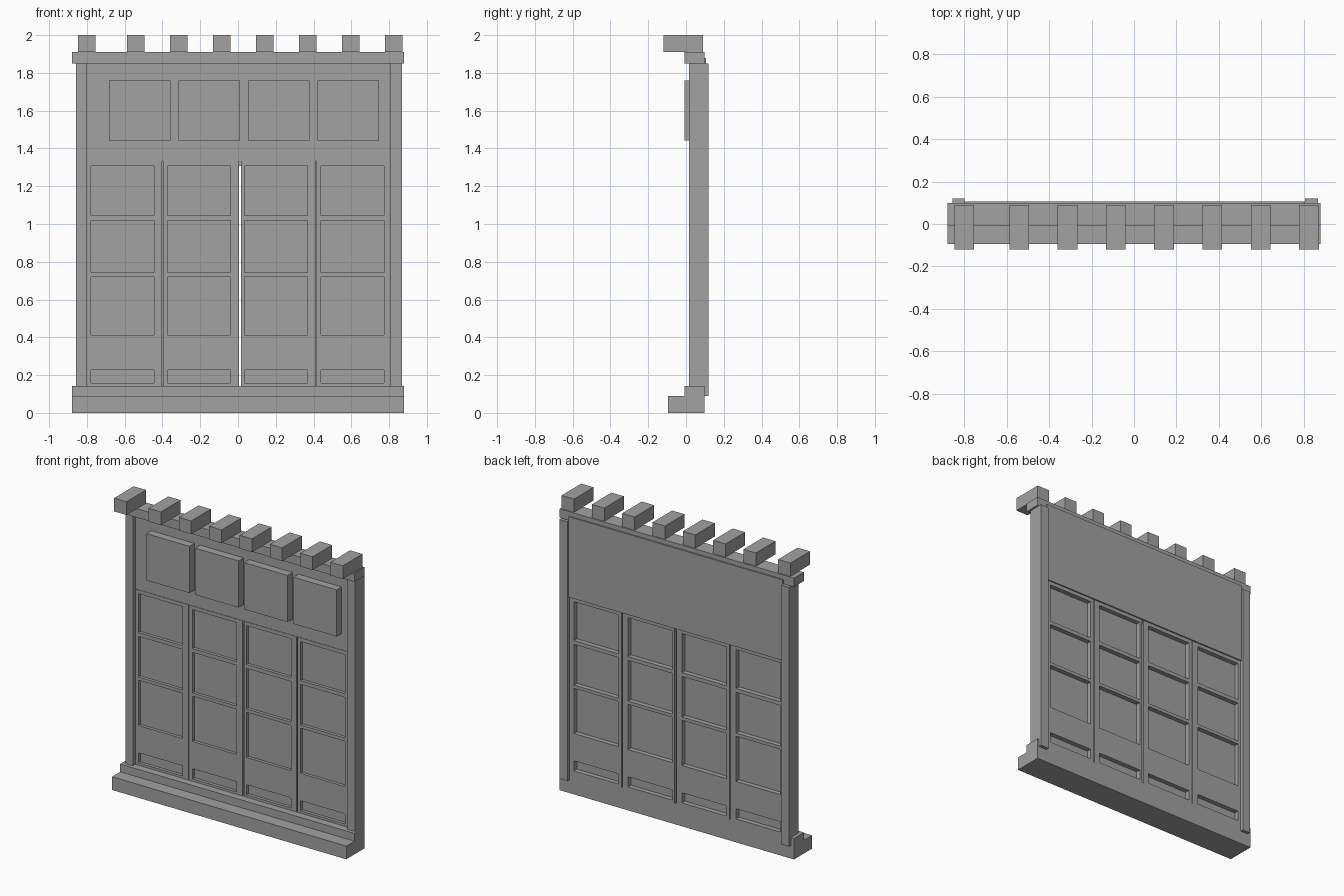
import bpy, bmesh

cube = bpy.data.objects.get("Cube")
if cube:
    bpy.data.objects.remove(cube, do_unlink=True)

grey = bpy.data.materials.new("plain_grey")
grey.use_nodes = True
grey.diffuse_color = (0.36, 0.36, 0.36, 1)
grey.node_tree.nodes["Principled BSDF"].inputs["Base Color"].default_value = grey.diffuse_color


def finish(name, bm):
    bmesh.ops.remove_doubles(bm, verts=bm.verts, dist=0.0001)
    bmesh.ops.recalc_face_normals(bm, faces=bm.faces)
    mesh = bpy.data.meshes.new(name)
    bm.to_mesh(mesh)
    bm.free()
    mesh.materials.append(grey)
    obj = bpy.data.objects.new(name, mesh)
    bpy.context.collection.objects.link(obj)
    return obj


def prism(name, x0, x1, profile):
    """Extrude a (y, z) profile along x."""
    bm = bmesh.new()
    face = bm.faces.new([bm.verts.new((x0, y, z)) for y, z in profile])
    ext = bmesh.ops.extrude_face_region(bm, geom=[face], use_keep_orig=True)
    moved = [g for g in ext["geom"] if isinstance(g, bmesh.types.BMVert)]
    bmesh.ops.translate(bm, verts=moved, vec=(x1 - x0, 0, 0))
    return finish(name, bm)


def box(name, x0, x1, y0, y1, z0, z1):
    return prism(name, x0, x1, [(y0, z0), (y1, z0), (y1, z1), (y0, z1)])


def door_leaf(name, xs, zs, front, back, sunk_front, sunk_back):
    """Slab whose odd grid cells are sunk on both sides."""
    bm = bmesh.new()

    def quad(*points):
        bm.faces.new([bm.verts.new(p) for p in points])

    for y, sunk in ((front, sunk_front), (back, sunk_back)):
        for i in range(len(xs) - 1):
            for j in range(len(zs) - 1):
                ring = [(xs[i], zs[j]), (xs[i + 1], zs[j]),
                        (xs[i + 1], zs[j + 1]), (xs[i], zs[j + 1])]
                window = i % 2 == 1 and j % 2 == 1
                depth = sunk if window else y
                quad(*[(x, depth, z) for x, z in ring])
                if window:
                    for (xa, za), (xb, zb) in zip(ring, ring[1:] + ring[:1]):
                        quad((xa, y, za), (xb, y, zb), (xb, sunk, zb), (xa, sunk, za))
    # Outer rim, divided to match the grid
    for x in (xs[0], xs[-1]):
        for za, zb in zip(zs, zs[1:]):
            quad((x, front, za), (x, back, za), (x, back, zb), (x, front, zb))
    for z in (zs[0], zs[-1]):
        for xa, xb in zip(xs, xs[1:]):
            quad((xa, front, z), (xb, front, z), (xb, back, z), (xa, back, z))
    return finish(name, bm)


# Stepped sill and top beam
prism("stepped_sill", -0.88, 0.88,
      [(-0.095, 0), (0.098, 0), (0.098, 0.143), (-0.008, 0.143), (-0.008, 0.09), (-0.095, 0.09)])
box("top_beam", -0.88, 0.88, -0.008, 0.098, 1.85, 1.91)

# Side posts
box("right_post", -0.857, -0.80, 0.016, 0.12, 0.09, 1.85)
box("left_post", 0.807, 0.868, 0.016, 0.12, 0.09, 1.85)

# Joist ends on the beam
block_starts = [-0.847] + [-0.588 + 0.2278 * i for i in range(7)]
for i, x in enumerate(block_starts):
    box(f"joist_end_{i + 1}", x, x + 0.093, -0.12, 0.09, 1.91, 2.0)

# Upper wall with raised signboard panels
box("upper_wall", -0.80, 0.807, 0.045, 0.107, 1.333, 1.88)
for i in range(4):
    x = -0.683 + 0.368 * i
    box(f"raised_panel_{i + 1}", x, x + 0.325, -0.008, 0.046, 1.443, 1.76)

# Four folding door leaves
rows = [0.143, 0.159, 0.228, 0.413, 0.72, 0.742, 1.018, 1.044, 1.308, 1.333]
leaves = [(-0.80, -0.403), (-0.397, 0.004), (0.016, 0.41), (0.416, 0.807)]
for i, (left, right) in enumerate(leaves):
    x = -0.778 + 0.406 * i
    door_leaf(f"door_leaf_{i + 1}", [left, x, x + 0.333, right], rows,
              0.042, 0.098, 0.063, 0.066)

# Strips closing the gaps within each pair, and the lintel over the middle gap
box("right_hinge_strip", -0.404, -0.396, 0.055, 0.085, 0.143, 1.333)
box("left_hinge_strip", 0.409, 0.417, 0.055, 0.085, 0.143, 1.333)
box("middle_stop", 0.003, 0.017, 0.05, 0.09, 1.308, 1.333)
